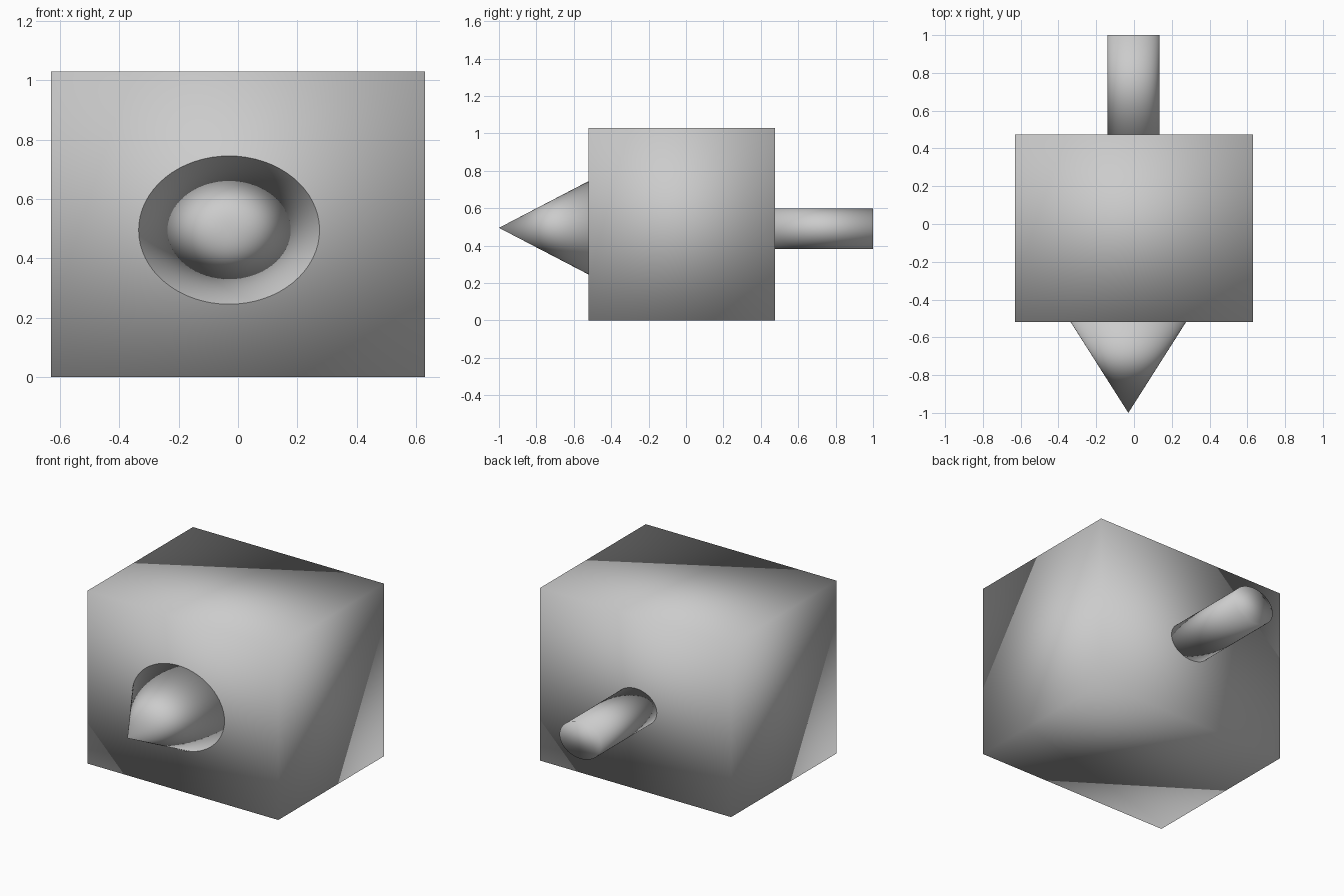
import bpy
import math
from mathutils import Matrix, Vector

if "Cube" in bpy.data.objects:
    bpy.data.objects.remove(bpy.data.objects["Cube"], do_unlink=True)

# One plain grey for everything
grey = bpy.data.materials.new("light_grey")
grey.use_nodes = True
colour = (0.6, 0.6, 0.6, 1.0)
grey.diffuse_color = colour
grey.node_tree.nodes["Principled BSDF"].inputs["Base Color"].default_value = colour


def finish(name, centre, scale, turn=0.0):
    """Bake turn, scale and position into the mesh, then name, colour and smooth it."""
    obj = bpy.context.object
    obj.name = obj.data.name = name
    obj.data.transform(Matrix.Translation(centre)
                       @ Matrix.Diagonal(Vector(scale)).to_4x4()
                       @ Matrix.Rotation(turn, 4, "X"))
    obj.data.materials.append(grey)
    obj.data.shade_smooth()
    return obj


AXIS_X, AXIS_Z = -0.03, 0.495

# Box body, softly shaded across its corners
bpy.ops.mesh.primitive_cube_add(size=1)
finish("body", (0, -0.0225, 0.515), (1.26, 0.995, 1.03))

# Oval cone pointing forward
bpy.ops.mesh.primitive_cone_add(vertices=64, radius1=1, radius2=0, depth=1)
finish("nose_cone", (AXIS_X, -0.76, AXIS_Z), (0.305, 0.48, 0.25), math.radians(90))

# Oval rod sticking out of the back
bpy.ops.mesh.primitive_cylinder_add(vertices=48, radius=1, depth=1)
finish("rear_rod", (-0.003, 0.7375, 0.49), (0.137, 0.525, 0.109), math.radians(90))
